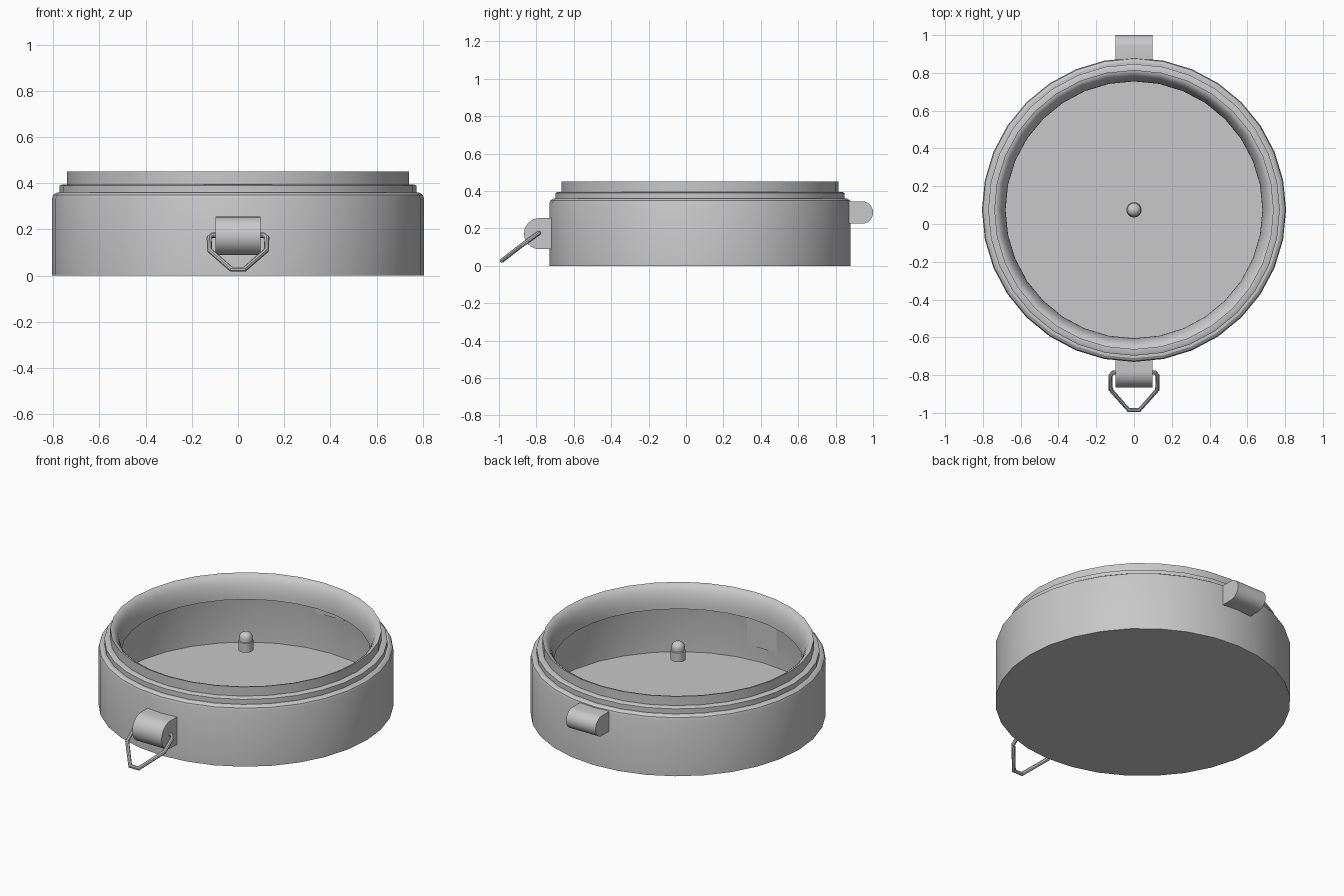
import bpy, bmesh, math
from mathutils import Vector

cube = bpy.data.objects.get("Cube")
if cube:
    bpy.data.objects.remove(cube)

CENTRE_Y = 0.075

grey = bpy.data.materials.new("plain_grey")
grey.use_nodes = True
colour = (0.58, 0.58, 0.58, 1)
grey.diffuse_color = colour
grey.node_tree.nodes["Principled BSDF"].inputs["Base Color"].default_value = colour


def finish(obj):
    obj.data.materials.clear()
    obj.data.materials.append(grey)
    bpy.ops.object.select_all(action="DESELECT")
    obj.select_set(True)
    bpy.context.view_layer.objects.active = obj
    bpy.ops.object.shade_smooth_by_angle(angle=math.radians(32))


def add_mesh(name, bm, location=(0, 0, 0)):
    mesh = bpy.data.meshes.new(name)
    bm.to_mesh(mesh)
    bm.free()
    obj = bpy.data.objects.new(name, mesh)
    obj.location = location
    bpy.context.collection.objects.link(obj)
    finish(obj)
    return obj


def lathe(name, profile, sides, location):
    """Spin a (radius, height) profile around the vertical axis."""
    bm = bmesh.new()
    verts = [bm.verts.new((r, 0, z)) for r, z in profile]
    edges = [bm.edges.new(pair) for pair in zip(verts, verts[1:])]
    bmesh.ops.spin(bm, geom=verts + edges, cent=(0, 0, 0), axis=(0, 0, 1),
                   angle=math.tau, steps=sides, use_duplicate=False)
    bmesh.ops.remove_doubles(bm, verts=bm.verts, dist=0.0005)
    bmesh.ops.recalc_face_normals(bm, faces=bm.faces)
    return add_mesh(name, bm, location)


def lug(name, flat_y, round_y, z, radius):
    """Block across x with a flat inner end and a half-round outer end."""
    bm = bmesh.new()
    out = 1 if round_y > flat_y else -1
    outline = [(flat_y, z - radius)]
    for i in range(17):
        a = -math.pi / 2 + math.pi * i / 16
        outline.append((round_y + out * radius * math.cos(a), z + radius * math.sin(a)))
    outline.append((flat_y, z + radius))
    face = bm.faces.new([bm.verts.new((-0.098, y, h)) for y, h in outline])
    side = bmesh.ops.extrude_face_region(bm, geom=[face])["geom"]
    bmesh.ops.translate(bm, vec=(0.196, 0, 0),
                        verts=[v for v in side if isinstance(v, bmesh.types.BMVert)])
    bmesh.ops.recalc_face_normals(bm, faces=bm.faces)
    return add_mesh(name, bm)


# Thin hollow case: floor, wall, stepped rim and a lip curling inward
case_profile = [(0, 0), (0.805, 0), (0.805, 0.335), (0.80, 0.35), (0.785, 0.36),
                (0.772, 0.36), (0.772, 0.39), (0.762, 0.395), (0.74, 0.395)]
for i in range(9):
    t = math.pi / 2 * i / 8
    case_profile.append((0.74 - 0.06 * math.sin(t), 0.315 + 0.135 * math.cos(t)))
lathe("case", case_profile, 32, (0, CENTRE_Y, 0))

# Centre pin with a domed cap
pin_profile = [(0, 0.33), (0.041, 0.33), (0.041, 0.385), (0.037, 0.388)]
for i in range(6):
    t = math.pi / 2 * i / 5
    pin_profile.append((0.037 * math.cos(t), 0.405 + 0.033 * math.sin(t)))
lathe("centre_pin", pin_profile, 16, (0, CENTRE_Y, 0))

# Lugs on the front and back
lug("front_lug", -0.72, -0.783, 0.172, 0.083)
lug("back_lug", 0.87, 0.94, 0.285, 0.06)

# Wire loop hanging from the front lug
half = [(0.08, -0.787, 0.175), (0.112, -0.787, 0.175), (0.125, -0.803, 0.164),
        (0.123, -0.878, 0.11), (0.028, -0.985, 0.027)]
path = half + [(-x, y, z) for x, y, z in reversed(half)]
curve = bpy.data.curves.new("wire_loop", "CURVE")
curve.dimensions = "3D"
curve.bevel_depth = 0.0115
curve.bevel_resolution = 2
curve.use_fill_caps = True
spline = curve.splines.new("POLY")
spline.points.add(len(path) - 1)
for point, co in zip(spline.points, path):
    point.co = (*co, 1)
loop = bpy.data.objects.new("wire_loop", curve)
bpy.context.collection.objects.link(loop)
bpy.ops.object.select_all(action="DESELECT")
loop.select_set(True)
bpy.context.view_layer.objects.active = loop
bpy.ops.object.convert(target="MESH")
finish(bpy.context.view_layer.objects.active)
